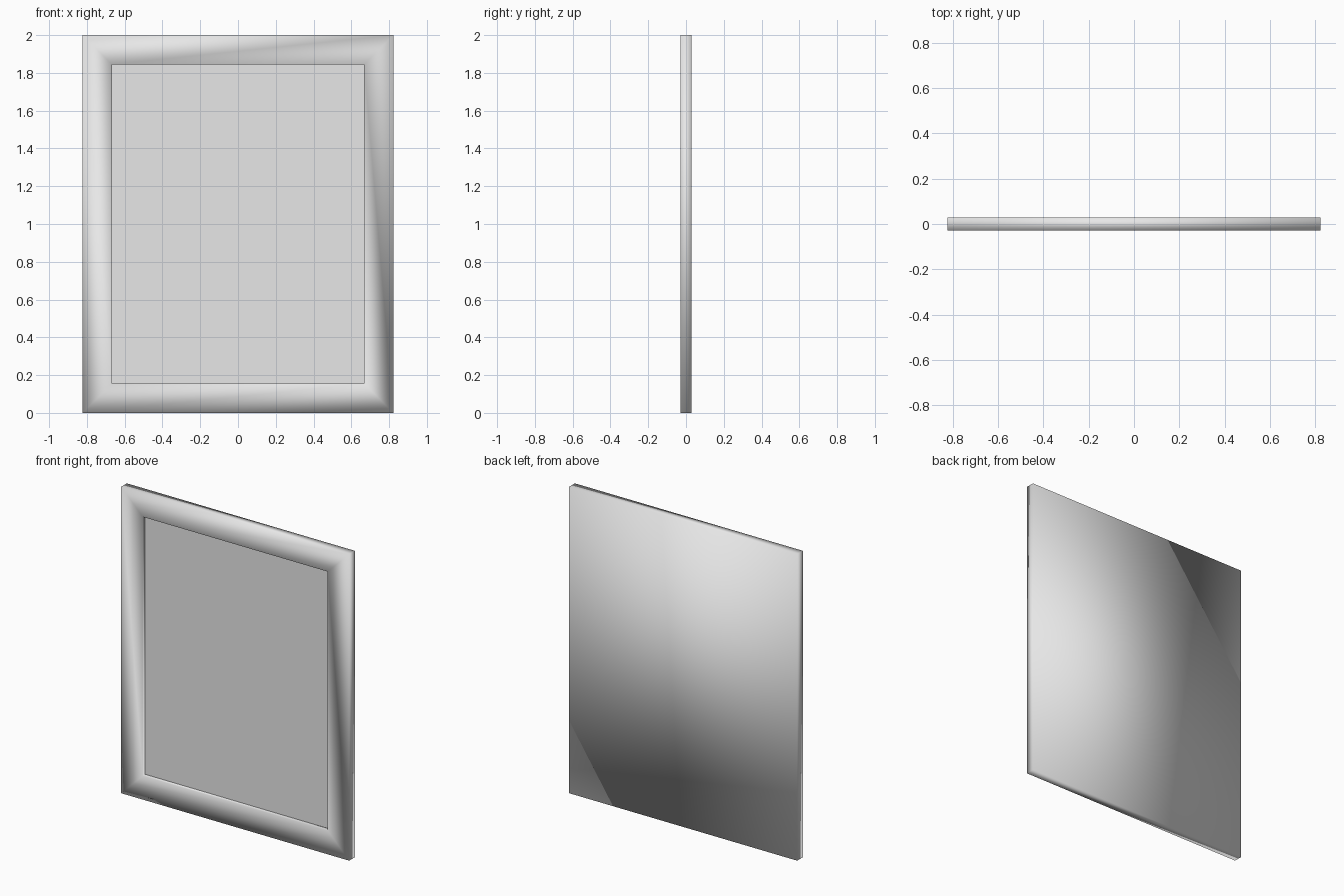
import bpy, bmesh

if "Cube" in bpy.data.objects:
    bpy.data.objects.remove(bpy.data.objects["Cube"])

W, H = 0.823, 1.0          # outer half width and half height
BORDER = 0.155             # width of the frame members
HALF_DEPTH = 0.029
PANEL_Y = -0.003           # recessed picture plane

grey = bpy.data.materials.new("plain grey")
grey.diffuse_color = (0.8, 0.8, 0.8, 1)
grey.use_nodes = True
grey.node_tree.nodes["Principled BSDF"].inputs["Base Color"].default_value = grey.diffuse_color


def add_object(name, bm, smooth):
    mesh = bpy.data.meshes.new(name)
    for f in bm.faces:
        f.smooth = smooth
    bm.to_mesh(mesh)
    bm.free()
    mesh.materials.append(grey)
    obj = bpy.data.objects.new(name, mesh)
    bpy.context.collection.objects.link(obj)


def ring(bm, inset, y):
    """Rectangle loop, counter-clockwise seen from the front."""
    w, h = W - inset, H - inset
    return [bm.verts.new((sx * w, y, 1 + sz * h))
            for sx, sz in ((-1, -1), (1, -1), (1, 1), (-1, 1))]


# Frame: mitred border, soft-shaded over its edges, with a closed back
bm = bmesh.new()
profile = [(0, HALF_DEPTH), (0, -HALF_DEPTH), (BORDER, -HALF_DEPTH), (BORDER, PANEL_Y)]
rings = [ring(bm, inset, y) for inset, y in profile]
for a, b in zip(rings, rings[1:]):
    for i in range(4):
        j = (i + 1) % 4
        bm.faces.new((a[i], a[j], b[j], b[i]))
bm.faces.new(rings[0][::-1])
add_object("frame", bm, True)

# Picture panel: flat sheet at the bottom of the recess
bm = bmesh.new()
bm.faces.new(ring(bm, BORDER, PANEL_Y))
add_object("picture_panel", bm, False)
